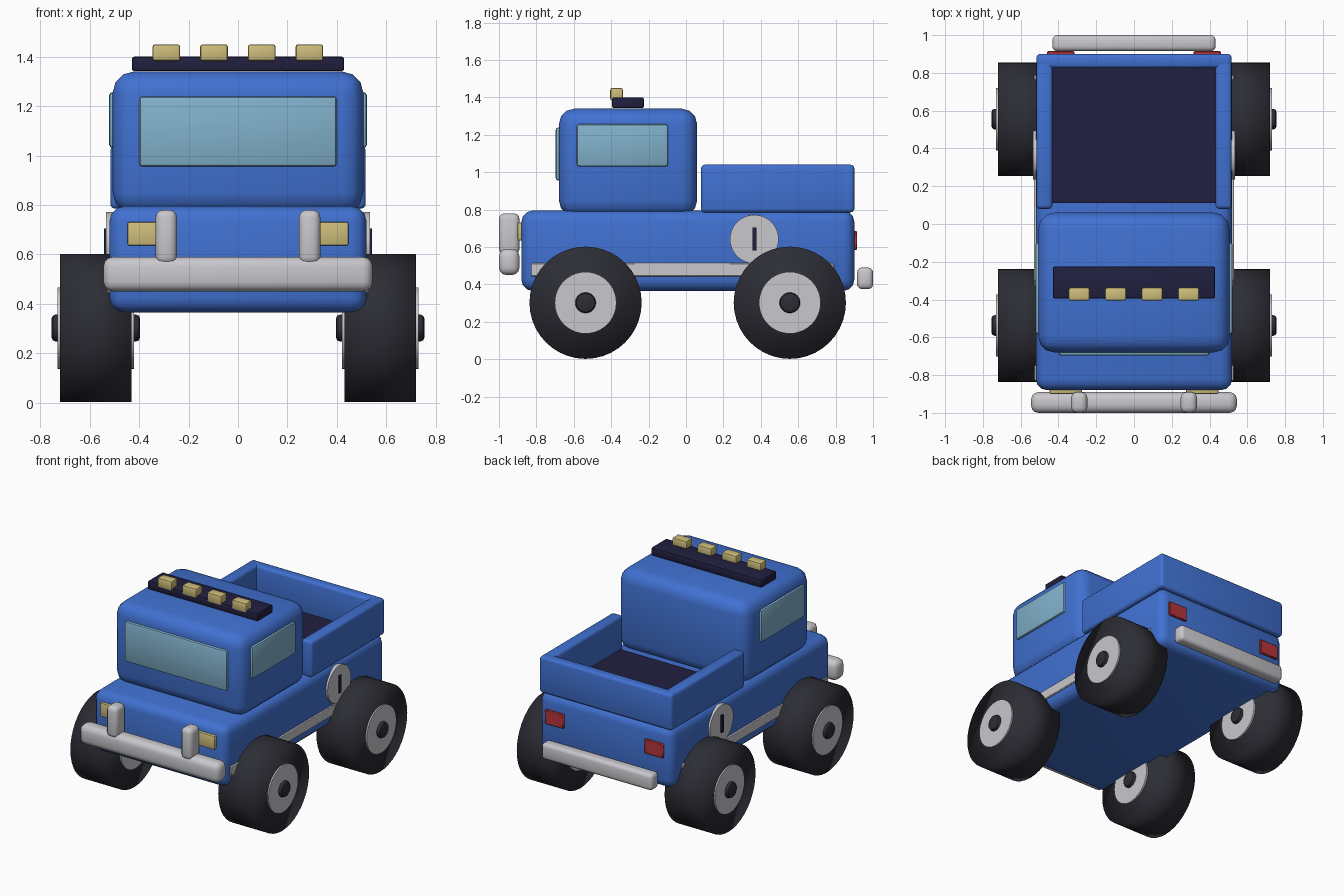
import bpy, bmesh, math
from mathutils import Matrix, Vector

cube = bpy.data.objects.get("Cube")
if cube:
    bpy.data.objects.remove(cube, do_unlink=True)


def material(name, rgb, roughness=0.6):
    m = bpy.data.materials.new(name)
    m.use_nodes = True
    m.diffuse_color = (*rgb, 1)
    shader = next(n for n in m.node_tree.nodes if n.type == 'BSDF_PRINCIPLED')
    shader.inputs["Base Color"].default_value = (*rgb, 1)
    shader.inputs["Roughness"].default_value = roughness
    return m


BLUE = material("body blue", (0.052, 0.165, 0.64))
CHROME = material("light grey", (0.58, 0.57, 0.6))
RUBBER = material("tyre black", (0.026, 0.026, 0.036))
NAVY = material("dark navy", (0.015, 0.014, 0.05))
GLASS = material("window blue", (0.22, 0.44, 0.6))
LAMP = material("lamp yellow", (0.62, 0.51, 0.2))
RED = material("tail light red", (0.48, 0.035, 0.045))


def finish(name, bm, mat, angle=0.7):
    mesh = bpy.data.meshes.new(name)
    bm.to_mesh(mesh)
    bm.free()
    mesh.materials.append(mat)
    ob = bpy.data.objects.new(name, mesh)
    bpy.context.collection.objects.link(ob)
    bpy.ops.object.select_all(action='DESELECT')
    ob.select_set(True)
    bpy.context.view_layer.objects.active = ob
    if angle is None:
        bpy.ops.object.shade_smooth()
    else:
        bpy.ops.object.shade_smooth_by_angle(angle=angle)
    return ob


def box(name, mat, x, y, z, bevel=0.0, segments=3):
    """Rounded box filling the given (min, max) ranges."""
    ranges = (x, y, z)
    size = [b - a for a, b in ranges]
    centre = Vector([(a + b) / 2 for a, b in ranges])
    bm = bmesh.new()
    bmesh.ops.create_cube(bm, size=1, matrix=Matrix.Translation(centre) @ Matrix.Diagonal((*size, 1)))
    if bevel:
        bmesh.ops.bevel(bm, geom=bm.edges[:], offset=bevel, segments=segments,
                        profile=0.5, affect='EDGES', clamp_overlap=True)
    return finish(name, bm, mat)


def disc(name, mat, x, y, z, radius, bevel=0.0, angle=0.7):
    """Cylinder lying along x between the two x values."""
    bm = bmesh.new()
    place = Matrix.Translation(((x[0] + x[1]) / 2, y, z)) @ Matrix.Rotation(math.pi / 2, 4, 'Y')
    bmesh.ops.create_cone(bm, cap_ends=True, segments=40, radius1=radius, radius2=radius,
                          depth=x[1] - x[0], matrix=place)
    if bevel:
        rims = [e for e in bm.edges if any(len(f.verts) > 4 for f in e.link_faces)]
        bmesh.ops.bevel(bm, geom=rims, offset=bevel, segments=2, profile=0.5, affect='EDGES')
    return finish(name, bm, mat, angle)


def side(s, a, b):
    """Range a..b on the left (s = 1), mirrored on the right (s = -1)."""
    return (a, b) if s > 0 else (-b, -a)


# Body, cab and windscreen
box("body", BLUE, (-0.52, 0.52), (-0.88, 0.9), (0.365, 0.795), 0.06)
box("cab", BLUE, (-0.507, 0.507), (-0.68, 0.06), (0.765, 1.34), 0.085)
box("windscreen", GLASS, (-0.4, 0.4), (-0.697, -0.66), (0.955, 1.24), 0.015, 2)

# Cargo bed
box("bed_floor", NAVY, (-0.44, 0.44), (0.11, 0.84), (0.77, 0.81))
box("tailgate", BLUE, (-0.517, 0.517), (0.825, 0.9), (0.785, 1.04), 0.02)

# Roof light bar
box("roof_bar", NAVY, (-0.43, 0.43), (-0.395, -0.225), (1.342, 1.4), 0.01, 2)
for i in range(4):
    cx = -0.29 + i * 0.193
    box("roof_lamp", LAMP, (cx - 0.056, cx + 0.056), (-0.405, -0.337), (1.383, 1.45), 0.01, 2)

# Bumpers
box("front_bumper", CHROME, (-0.545, 0.545), (-1.0, -0.89), (0.45, 0.59), 0.04)
box("rear_bumper", CHROME, (-0.432, 0.432), (0.915, 1.0), (0.375, 0.49), 0.025)

# Everything that is mirrored left and right
for s, label in ((1, "left"), (-1, "right")):
    box(label + "_bed_wall", BLUE, side(s, 0.432, 0.517), (0.08, 0.9), (0.785, 1.04), 0.02)
    box(label + "_window", GLASS, side(s, 0.48, 0.522), (-0.585, -0.095), (1.03, 1.257), 0.015, 2)
    box(label + "_side_strip", CHROME, side(s, 0.5, 0.53), (-0.83, 0.79), (0.443, 0.515), 0.005, 1)
    box(label + "_bumper_post", CHROME, side(s, 0.247, 0.333), (-1.0, -0.89), (0.56, 0.78), 0.03)
    box(label + "_headlight", LAMP, side(s, 0.275, 0.447), (-0.9, -0.86), (0.635, 0.732), 0.008, 2)
    box(label + "_tail_light", RED, side(s, 0.315, 0.46), (0.88, 0.915), (0.585, 0.685), 0.005, 1)
    disc(label + "_side_cap", CHROME, side(s, 0.5, 0.534), 0.365, 0.642, 0.13)
    box(label + "_cap_slot", NAVY, side(s, 0.52, 0.543), (0.355, 0.376), (0.582, 0.705))

    # Wheels with hubs showing on both faces
    for y, end in ((-0.537, "front"), (0.555, "rear")):
        name = label + "_" + end
        disc(name + "_tyre", RUBBER, side(s, 0.432, 0.72), y, 0.302, 0.3, angle=None)
        disc(name + "_hub", CHROME, side(s, 0.42, 0.73), y, 0.302, 0.165)
        disc(name + "_axle_cap", RUBBER, side(s, 0.396, 0.755), y, 0.302, 0.055, 0.018)
